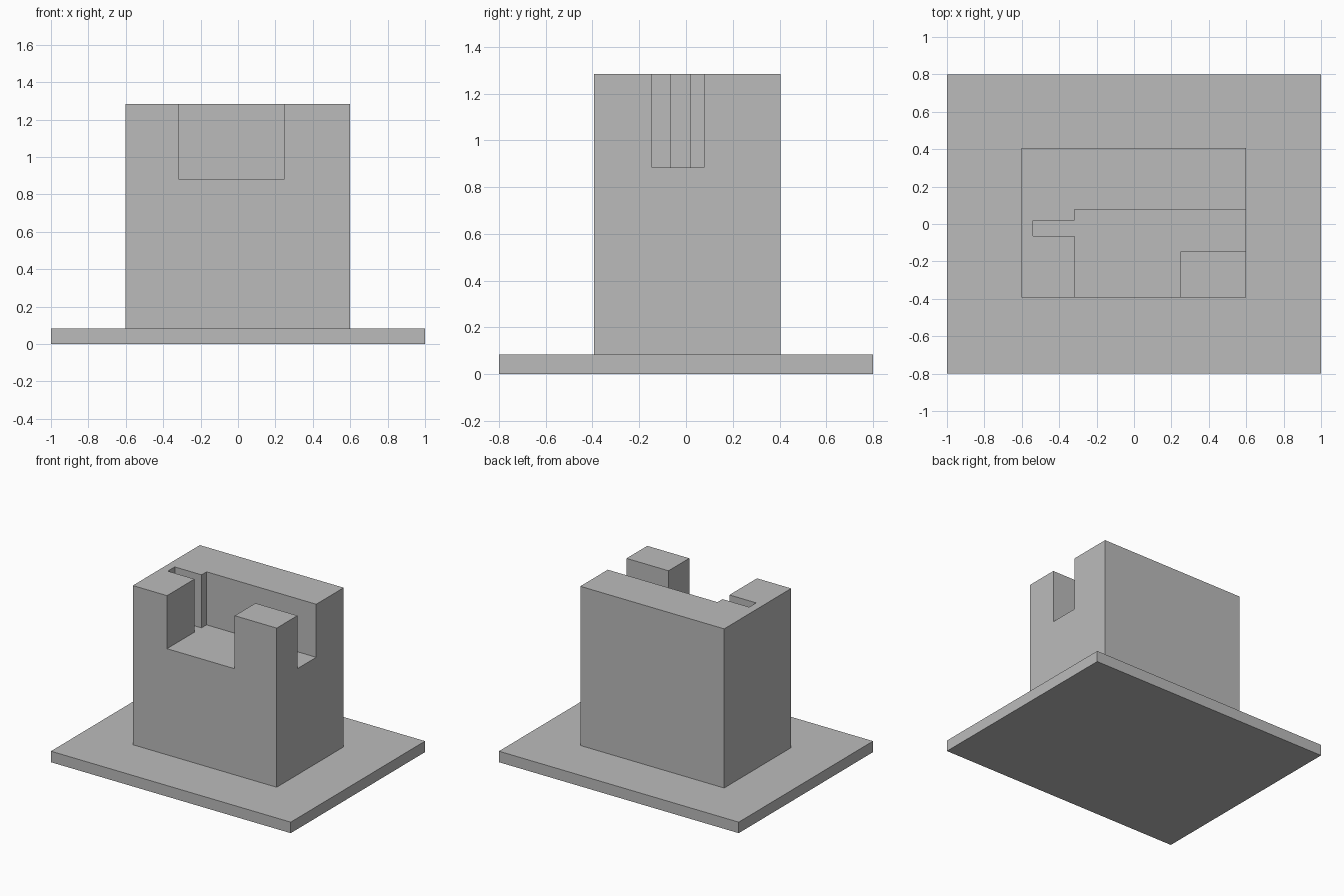
import bpy
import bmesh

cube = bpy.data.objects.get("Cube")
if cube:
    bpy.data.objects.remove(cube, do_unlink=True)

grey = bpy.data.materials.new("plain grey")
grey.use_nodes = True
colour = (0.5, 0.5, 0.5, 1)
grey.diffuse_color = colour
grey.node_tree.nodes["Principled BSDF"].inputs["Base Color"].default_value = colour


def prism(name, outline, bottom, top):
    """Extrude a plan outline between two heights."""
    bm = bmesh.new()
    face = bm.faces.new([bm.verts.new((x, y, bottom)) for x, y in outline])
    result = bmesh.ops.extrude_face_region(bm, geom=[face])
    verts = [v for v in result["geom"] if isinstance(v, bmesh.types.BMVert)]
    bmesh.ops.translate(bm, vec=(0, 0, top - bottom), verts=verts)
    bmesh.ops.recalc_face_normals(bm, faces=bm.faces)
    mesh = bpy.data.meshes.new(name)
    bm.to_mesh(mesh)
    bm.free()
    mesh.materials.append(grey)
    obj = bpy.data.objects.new(name, mesh)
    bpy.context.scene.collection.objects.link(obj)
    return obj


def rectangle(x0, x1, y0, y1):
    return [(x0, y0), (x1, y0), (x1, y1), (x0, y1)]


PLATE_TOP, POCKET_FLOOR, BLOCK_TOP = 0.083, 0.883, 1.283

# Base plate and the block standing on it
prism("base_plate", rectangle(-1, 1, -0.8, 0.8), 0, PLATE_TOP)
block = prism("block", rectangle(-0.602, 0.598, -0.393, 0.405), PLATE_TOP, BLOCK_TOP)

# Pocket open to the front and left side, with a narrow slot at its closed end
pocket = [(-0.317, -0.6), (0.248, -0.6), (0.248, -0.146), (0.8, -0.146),
          (0.8, 0.078), (-0.317, 0.078), (-0.317, 0.018), (-0.54, 0.018),
          (-0.54, -0.065), (-0.317, -0.065)]
cutter = prism("pocket_cutter", pocket, POCKET_FLOOR, BLOCK_TOP + 0.2)
cutter.hide_render = True

# Carve the pocket, then discard the cutter
cut = block.modifiers.new("pocket", "BOOLEAN")
cut.operation = "DIFFERENCE"
cut.solver = "EXACT"
cut.object = cutter
bpy.context.view_layer.objects.active = block
bpy.ops.object.modifier_apply(modifier=cut.name)
bpy.data.objects.remove(cutter, do_unlink=True)
